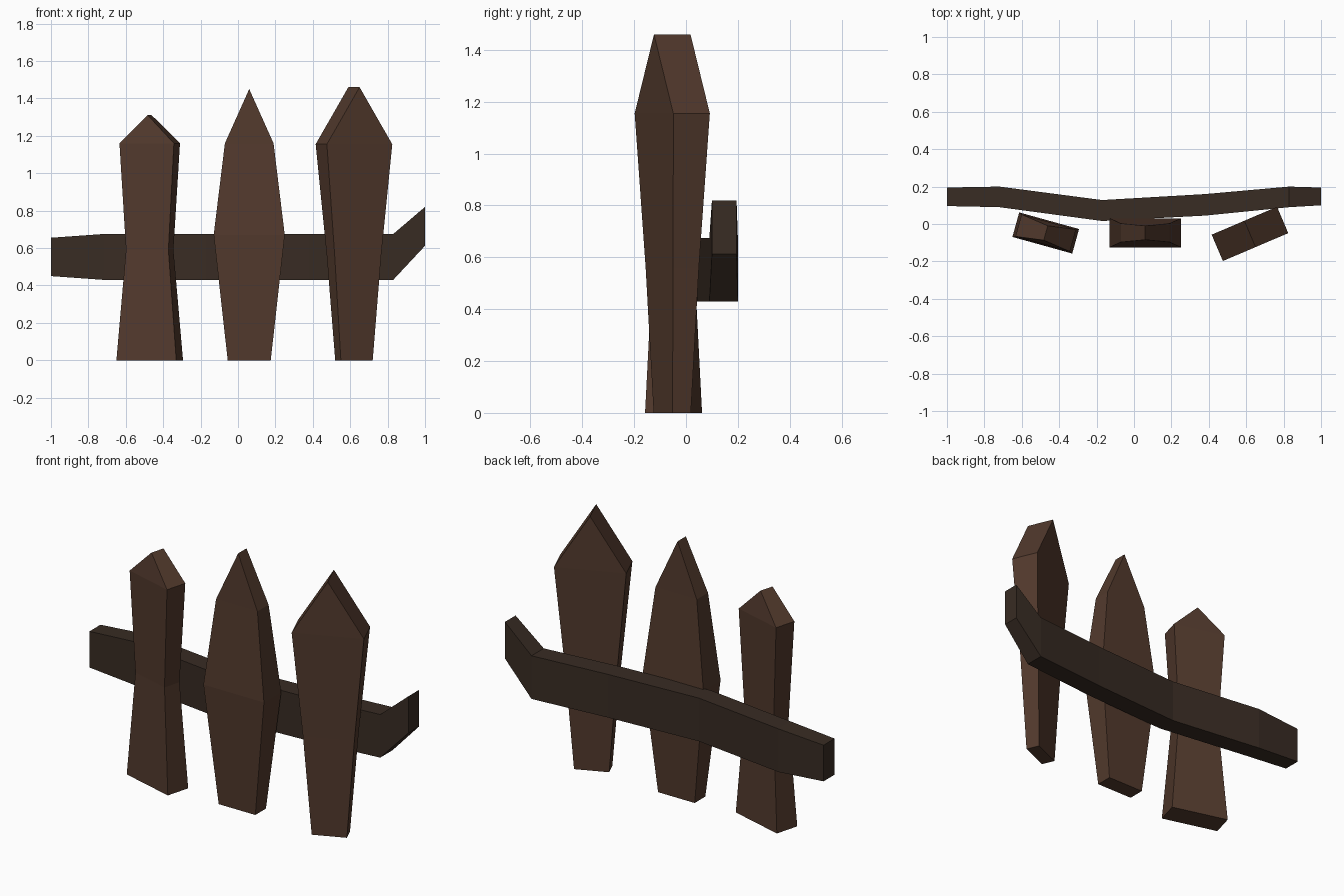
import bpy, bmesh, math
from mathutils import Matrix

if "Cube" in bpy.data.objects:
    bpy.data.objects.remove(bpy.data.objects["Cube"])


def material(name, color):
    m = bpy.data.materials.new(name)
    m.diffuse_color = (*color, 1)
    m.use_nodes = True
    m.node_tree.nodes["Principled BSDF"].inputs["Base Color"].default_value = m.diffuse_color
    return m


def loft(name, rings, mat, matrix=Matrix()):
    """Skin a row of four-cornered rings and cap both ends."""
    bm = bmesh.new()
    rows = [[bm.verts.new(matrix @ Matrix.Translation(p).translation) for p in r] for r in rings]
    for a, b in zip(rows, rows[1:]):
        for i in range(4):
            j = (i + 1) % 4
            bm.faces.new((a[i], a[j], b[j], b[i]))
    bm.faces.new(rows[0][::-1])
    bm.faces.new(rows[-1])
    # closes the picket tips into a ridge
    bmesh.ops.remove_doubles(bm, verts=bm.verts, dist=0.0005)
    bmesh.ops.recalc_face_normals(bm, faces=bm.faces)
    me = bpy.data.meshes.new(name)
    bm.to_mesh(me)
    bm.free()
    me.materials.append(mat)
    ob = bpy.data.objects.new(name, me)
    bpy.context.collection.objects.link(ob)


def picket(name, x, y, angle, sections):
    """Sections are (height, width, thickness); zero width makes the pointed ridge."""
    rings = [[(-w / 2, -t / 2, z), (w / 2, -t / 2, z), (w / 2, t / 2, z), (-w / 2, t / 2, z)]
             for z, w, t in sections]
    turn = Matrix.Translation((x, y, 0)) @ Matrix.Rotation(math.radians(angle), 4, 'Z')
    loft(name, rings, picket_wood, turn)


picket_wood = material("picket_wood", (0.085, 0.042, 0.026))
rail_wood = material("rail_wood", (0.040, 0.025, 0.017))

# Three crooked pickets
picket("left_picket", -0.472, -0.048, -15.5,
       [(0, 0.332, 0.136), (0.59, 0.235, 0.1), (1.16, 0.302, 0.122), (1.31, 0, 0.08)])
picket("middle_picket", 0.06, -0.047, 0,
       [(0, 0.23, 0.095), (0.67, 0.38, 0.155), (1.16, 0.26, 0.1), (1.45, 0, 0.075)])
picket("right_picket", 0.62, -0.053, 23.1,
       [(0, 0.185, 0.077), (0.56, 0.27, 0.108), (1.155, 0.38, 0.153), (1.46, 0, 0.153)])

# Bent rail behind: (x, front y, back y, bottom z, top z)
path = [(-1, 0.096, 0.195, 0.45, 0.655), (-0.72, 0.09, 0.2, 0.43, 0.675),
        (-0.17, 0.016, 0.128, 0.43, 0.675), (0.38, 0.045, 0.16, 0.43, 0.675),
        (0.83, 0.09, 0.2, 0.43, 0.675), (1, 0.1, 0.195, 0.612, 0.82)]
loft("rail", [[(x, f, b), (x, k, b), (x, k, t), (x, f, t)] for x, f, k, b, t in path], rail_wood)
